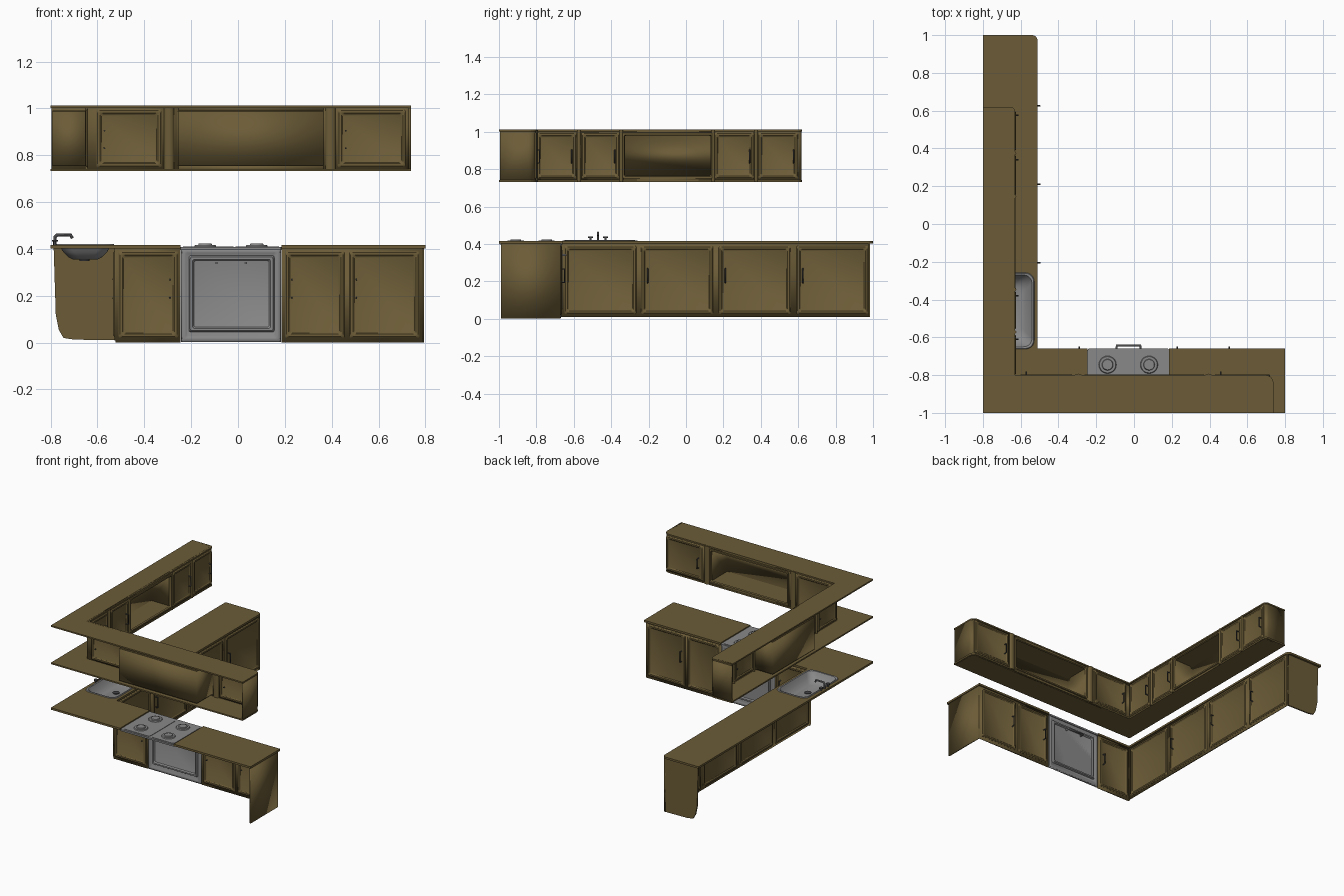
import bpy, bmesh, math
from mathutils import Vector

old = bpy.data.objects.get("Cube")
if old:
    bpy.data.objects.remove(old)


def material(name, rgb):
    m = bpy.data.materials.new(name)
    m.use_nodes = True
    m.diffuse_color = (*rgb, 1)
    m.node_tree.nodes["Principled BSDF"].inputs["Base Color"].default_value = (*rgb, 1)
    return m


WOOD = material("brown wood", (0.15, 0.108, 0.039))
STEEL = material("brushed steel", (0.25, 0.25, 0.25))
DARK = material("dark metal", (0.06, 0.06, 0.065))


def finish(name, bm, mat, smooth=False):
    bmesh.ops.recalc_face_normals(bm, faces=bm.faces)
    me = bpy.data.meshes.new(name)
    bm.to_mesh(me)
    bm.free()
    ob = bpy.data.objects.new(name, me)
    bpy.context.collection.objects.link(ob)
    me.materials.append(mat)
    if smooth:
        bpy.ops.object.select_all(action='DESELECT')
        ob.select_set(True)
        bpy.context.view_layer.objects.active = ob
        bpy.ops.object.shade_smooth_by_angle(angle=math.radians(40))
    return ob


def rounded(corners, closed=True, seg=5):
    """Outline from (x, y, radius) corners, with an arc at every radius."""
    out, n = [], len(corners)
    for i, (x, y, r) in enumerate(corners):
        p = Vector((x, y))
        if r == 0 or (not closed and i in (0, n - 1)):
            out.append(p)
            continue
        a = (Vector(corners[i - 1][:2]) - p).normalized() * r
        b = (Vector(corners[(i + 1) % n][:2]) - p).normalized() * r
        for k in range(seg + 1):
            t = k / seg * math.pi / 2
            out.append(p + a * (1 - math.sin(t)) + b * (1 - math.cos(t)))
    return out


def rect(u0, u1, v0, v1, r):
    return rounded([(u0, v0, r), (u1, v0, r), (u1, v1, r), (u0, v1, r)])


def slab(name, outline, z0, z1, mat=WOOD, hole=None):
    """Flat board of any outline, optionally with a hole."""
    bm = bmesh.new()
    for loop in [outline] + ([hole] if hole else []):
        vs = [bm.verts.new((p.x, p.y, z0)) for p in loop]
        for i, v in enumerate(vs):
            bm.edges.new((vs[i - 1], v))
    bmesh.ops.triangle_fill(bm, edges=bm.edges[:], use_beauty=True)
    ext = bmesh.ops.extrude_face_region(bm, geom=bm.faces[:])["geom"]
    for v in ext:
        if isinstance(v, bmesh.types.BMVert):
            v.co.z = z1
    return finish(name, bm, mat)


def wall(name, path, z0, z1, mat=WOOD, thick=0.01):
    """Upright thin board following a path on the floor plan."""
    bm = bmesh.new()
    lo = [bm.verts.new((p[0], p[1], z0)) for p in path]
    hi = [bm.verts.new((p[0], p[1], z1)) for p in path]
    for i in range(len(lo) - 1):
        bm.faces.new((lo[i], lo[i + 1], hi[i + 1], hi[i]))
    ob = finish(name, bm, mat, True)
    mod = ob.modifiers.new("Thickness", 'SOLIDIFY')
    mod.thickness, mod.offset = thick, 0
    return ob


def skin(name, loops, mat, smooth=True, caps=(True, True)):
    bm = bmesh.new()
    rings = [[bm.verts.new(p) for p in loop] for loop in loops]
    for a, b in zip(rings, rings[1:]):
        for i in range(len(a)):
            bm.faces.new((a[i - 1], a[i], b[i], b[i - 1]))
    for ring, on in zip((rings[0], rings[-1]), caps):
        if on:
            bm.faces.new(ring)
    return finish(name, bm, mat, smooth)


def tube(name, pts, r, mat=DARK):
    cu = bpy.data.curves.new(name, 'CURVE')
    cu.dimensions, cu.bevel_depth, cu.bevel_resolution, cu.use_fill_caps = '3D', r, 1, True
    sp = cu.splines.new('POLY')
    sp.points.add(len(pts) - 1)
    for q, p in zip(sp.points, pts):
        q.co = (*p, 1)
    cu.materials.append(mat)
    ob = bpy.data.objects.new(name, cu)
    bpy.context.collection.objects.link(ob)


def cylinder(name, at, r, h, mat, squash=None, top=1.0):
    bm = bmesh.new()
    bmesh.ops.create_cone(bm, cap_ends=True, segments=20, radius1=r, radius2=r * top, depth=h)
    for v in bm.verts:
        v.co = Vector(at) + v.co * Vector(squash or (1, 1, 1))
    finish(name, bm, mat, True)


# Each run of units has a face plane: (along, outward, height) -> world
def side_run(face):
    return lambda u, d, z: (face + d, u, z)


def front_run(face):
    return lambda u, d, z: (u, face + d, z)


LOW_SIDE, LOW_FRONT = side_run(-0.522), front_run(-0.675)
UP_SIDE, UP_FRONT = side_run(-0.638), front_run(-0.808)


def door(name, run, u0, u1, z0, z1, mat=WOOD, rim=0.012):
    """Panel with a raised rim and sunken centre on both sides."""
    steps = [(0.022, 0.006), (0.016, rim), (0.006, rim), (0, 0.006)]
    steps += [(i, -d) for i, d in reversed(steps)]
    loops = [[run(p.x, d, p.y) for p in rect(u0 + i, u1 - i, z0 + i, z1 - i, 0.009)]
             for i, d in steps]
    skin(name, loops, mat)


def handle(name, run, u, z0, z1, out=0.025):
    tube(name, [run(u, -0.014, z0), run(u, out, z0 + 0.004),
                run(u, out, z1 - 0.004), run(u, -0.014, z1)], 0.004)


# Base units: face boards, doors and handles
END = 0.985
wall("base_side_face", [(-0.522, -0.675), (-0.522, END)], 0.01, 0.405)
wall("base_front_face_right", [(-0.522, -0.675), (-0.245, -0.675)], 0, 0.405)
wall("base_front_face_left", [(0.185, -0.675), (0.79, -0.675)], 0, 0.405)
wall("base_front_end", [(0.79, -0.675), (0.79, -0.99)], 0, 0.405)
for i, u in enumerate((-0.65, -0.24, 0.175, 0.59)):
    door("base_side_door", LOW_SIDE, u, u + 0.385, 0.025, 0.39)
    if i:
        handle("base_side_handle", LOW_SIDE, u + 0.035, 0.19, 0.27)
for u0, u1, h in ((-0.51, -0.255, -0.29), (0.2, 0.455, 0.23), (0.475, 0.775, 0.505)):
    door("base_front_door", LOW_FRONT, u0, u1, 0.02, 0.39)
    handle("base_front_handle", LOW_FRONT, h, 0.19, 0.27)

# Side end panel, cut away at its lower back corner
profile = [(-0.515, 0.01), (-0.7, 0.013), (-0.745, 0.02), (-0.765, 0.055),
           (-0.778, 0.12), (-0.787, 0.405), (-0.515, 0.405)]
skin("base_side_end", [[(x, y, z) for x, z in profile] for y in (END - 0.01, END)], WOOD, False)

# Worktop with sink opening
sink_hole = rect(-0.765, -0.54, -0.65, -0.27, 0.05)
slab("worktop_corner", rounded([(-0.8, -1, 0), (-0.245, -1, 0), (-0.245, -0.66, 0),
     (-0.51, -0.66, 0), (-0.51, 1, 0.03), (-0.8, 1, 0)]), 0.402, 0.416, hole=sink_hole)
slab("worktop_end", rect(0.185, 0.8, -1, -0.66, 0), 0.402, 0.416)

# Sink bowl and drain
steps = [(-0.012, 0.417), (-0.009, 0.422), (0, 0.42), (0.005, 0.41), (0.02, 0.385),
         (0.04, 0.365), (0.06, 0.355)]
skin("sink", [[(p.x, p.y, z) for p in rect(-0.765 + i, -0.54 - i, -0.65 + i, -0.27 - i, 0.045)]
              for i, z in steps], STEEL, caps=(False, True))
cylinder("sink_drain", (-0.655, -0.46, 0.354), 0.022, 0.012, DARK)

# Tap
tube("tap_spout", [(-0.782, -0.47, 0.415), (-0.782, -0.47, 0.45), (-0.772, -0.47, 0.46),
                   (-0.715, -0.47, 0.46), (-0.707, -0.47, 0.445)], 0.007)
for y in (-0.51, -0.43):
    cylinder("tap_valve", (-0.782, y, 0.424), 0.006, 0.02, DARK)
    cylinder("tap_knob", (-0.782, y, 0.435), 0.013, 0.008, DARK)

# Cooker: front, door, handle, hob and burners
wall("oven_front", [(-0.243, -0.675), (0.183, -0.675)], 0.002, 0.4, STEEL)
door("oven_frame", LOW_FRONT, -0.24, 0.18, 0.005, 0.4, STEEL, 0.01)
door("oven_door", LOW_FRONT, -0.21, 0.155, 0.045, 0.372, STEEL, 0.016)
tube("oven_handle", [LOW_FRONT(u, d, 0.34) for u, d in
                     ((-0.092, -0.014), (-0.092, 0.032), (0.034, 0.032), (0.034, -0.014))],
     0.006, STEEL)
slab("hob", rect(-0.245, 0.185, -0.998, -0.66, 0.008), 0.396, 0.408, STEEL)
for x0, x1 in ((-0.235, -0.02), (-0.01, 0.175)):
    slab("hob_plate", rect(x0, x1, -0.985, -0.672, 0.02), 0.408, 0.411, STEEL)
for x in (-0.14, 0.08):
    for y in (-0.745, -0.91):
        cylinder("burner_ring", (x, y, 0.413), 0.048, 0.008, STEEL, top=0.9)
        cylinder("burner_cap", (x, y, 0.418), 0.032, 0.01, STEEL, top=0.85)

# Wall units: top and bottom boards
Z0, Z1 = 0.732, 1.012
for name, z in (("upper_bottom", Z0), ("upper_top", Z1 - 0.01)):
    slab(name, rounded([(-0.8, -1, 0), (0.738, -1, 0), (0.738, -0.8, 0.04), (-0.63, -0.8, 0),
                        (-0.63, 0.62, 0.025), (-0.8, 0.62, 0)]), z, z + 0.01)

# Wall units: faces with an opening on each run, and rounded ends
FRONT_GAP, SIDE_GAP = (-0.255, 0.365), (-0.335, 0.14)
wall("upper_front_face", rounded([(0.733, -0.995, 0), (0.733, -0.808, 0.035),
     (FRONT_GAP[1], -0.808, 0)], False), Z0, Z1)
wall("upper_corner_face", [(FRONT_GAP[0], -0.808), (-0.638, -0.808), (-0.638, SIDE_GAP[0])], Z0, Z1)
wall("upper_side_face", rounded([(-0.638, SIDE_GAP[1], 0), (-0.638, 0.613, 0.022),
     (-0.797, 0.613, 0)], False), Z0, Z1)


def open_shelf(name, run, gap, depth):
    (a, b), lo, hi = gap, 0.757, 0.987
    for z0, z1 in ((Z0, lo), (hi, Z1)):
        wall(name + "_rail", [run(u, 0, 0)[:2] for u in gap], z0, z1)
    wall(name + "_back", [run(u, d, 0)[:2] for u, d in
                          ((a, 0), (a, -depth), (b, -depth), (b, 0))], lo, hi, thick=0.006)
    corners = [Vector(run(u, d, 0)[:2]) for u, d in ((a, 0), (b, 0), (b, -depth), (a, -depth))]
    for z in (lo, hi):
        slab(name + "_board", corners, z - 0.003, z + 0.003)
    # Trim around the opening
    loops = [[run(p.x, d, p.y) for p in rect(a + i, b - i, lo + i, hi - i, 0.009)]
             for i, d in ((-0.01, 0), (-0.006, 0.011), (0.004, 0.011), (0.008, 0), (-0.01, 0))]
    skin(name + "_trim", loops, WOOD, caps=(False, False))


open_shelf("front_shelf", UP_FRONT, FRONT_GAP, 0.184)
open_shelf("side_shelf", UP_SIDE, SIDE_GAP, 0.155)

# Wall units: doors, handles and half-round pillars
for u0, u1, h in ((-0.605, -0.325, -0.57), (0.425, 0.72, 0.46)):
    door("upper_front_door", UP_FRONT, u0, u1, 0.748, 0.997)
    handle("upper_front_handle", UP_FRONT, h, 0.83, 0.905)
for u0, u1, h in ((-0.8, -0.585, -0.61), (-0.56, -0.355, -0.38),
                  (0.15, 0.365, 0.34), (0.385, 0.6, 0.575)):
    door("upper_side_door", UP_SIDE, u0, u1, 0.748, 0.997)
    handle("upper_side_handle", UP_SIDE, h, 0.83, 0.905)
MID, TALL = (Z0 + Z1) / 2, Z1 - Z0 - 0.004
for u in (-0.295, 0.395):
    cylinder("front_pillar", UP_FRONT(u, 0, MID), 0.022, TALL, WOOD, (1, 0.7, 1))
for u in (-0.572, -0.346, 0.145, 0.375):
    cylinder("side_pillar", UP_SIDE(u, 0, MID), 0.01, TALL, WOOD, (1.5, 1, 1))
